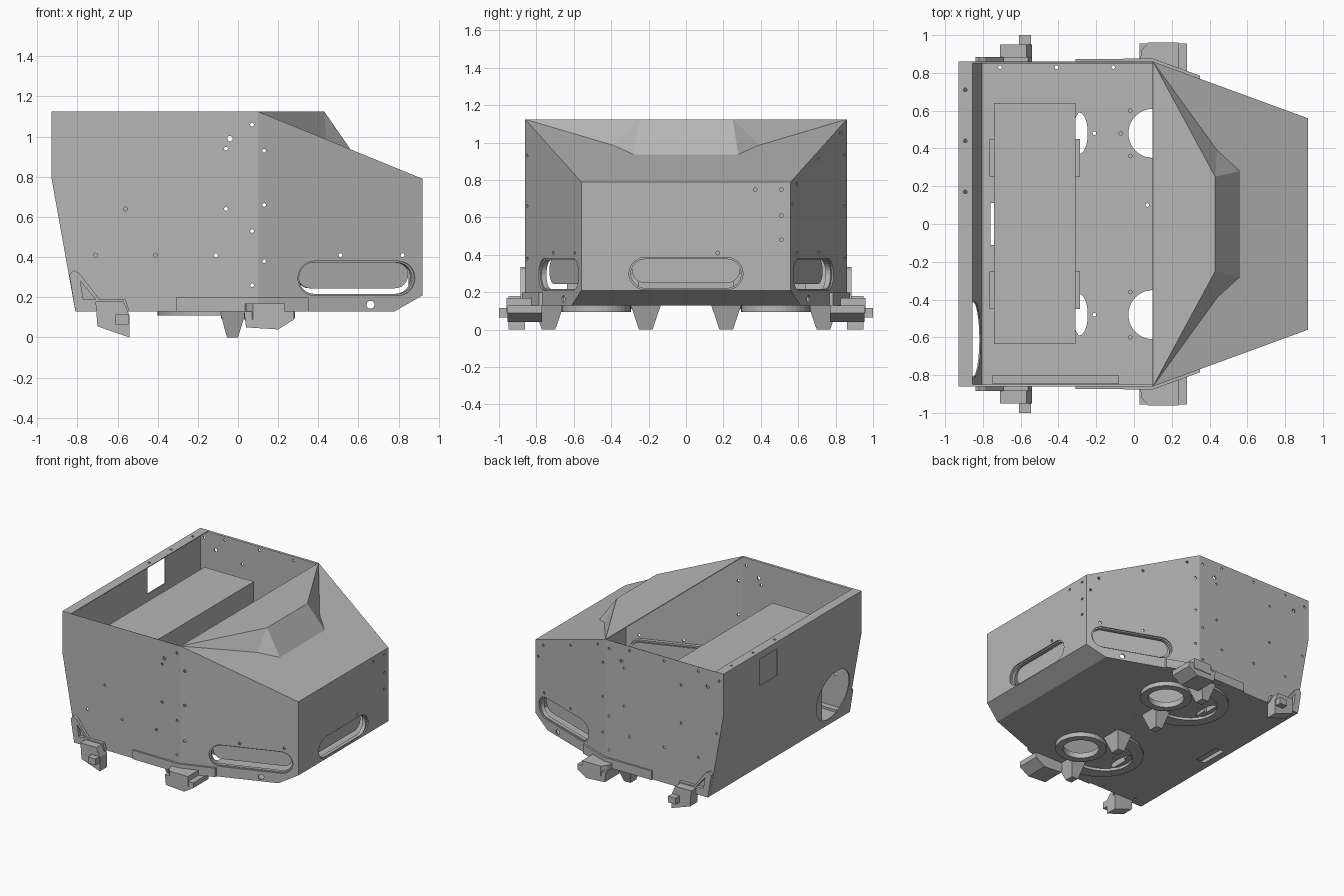
import bpy
import bmesh
from math import pi, cos, sin, atan2
from mathutils import Matrix

cube = bpy.data.objects.get("Cube")
if cube:
    bpy.data.objects.remove(cube)

grey = bpy.data.materials.new("sheet_metal_grey")
grey.use_nodes = True
COLOUR = (0.47, 0.47, 0.47, 1)
grey.diffuse_color = COLOUR
grey.node_tree.nodes["Principled BSDF"].inputs["Base Color"].default_value = COLOUR


def finish(name, bm):
    bmesh.ops.recalc_face_normals(bm, faces=bm.faces)
    mesh = bpy.data.meshes.new(name)
    bm.to_mesh(mesh)
    bm.free()
    mesh.materials.append(grey)
    obj = bpy.data.objects.new(name, mesh)
    bpy.context.collection.objects.link(obj)
    return obj


def prisms(name, outlines, axis, start, end, both=False, matrix=None):
    """Extrude flat outlines along an axis, optionally repeated on the other y side."""
    place = {"x": lambda a, b, t: (t, a, b),
             "y": lambda a, b, t: (a, t, b),
             "z": lambda a, b, t: (a, b, t)}[axis]
    bm = bmesh.new()
    for outline in outlines:
        lower = [bm.verts.new(place(a, b, start)) for a, b in outline]
        upper = [bm.verts.new(place(a, b, end)) for a, b in outline]
        bm.faces.new(lower)
        bm.faces.new(upper)
        for i in range(len(lower)):
            bm.faces.new((lower[i - 1], lower[i], upper[i], upper[i - 1]))
    if matrix:
        bm.transform(matrix)
    if both:
        source = bm.verts[:] + bm.edges[:] + bm.faces[:]
        copy = bmesh.ops.duplicate(bm, geom=source)["geom"]
        for v in copy:
            if isinstance(v, bmesh.types.BMVert):
                v.co.y = -v.co.y
    return finish(name, bm)


def circle(a, b, ra, rb=None, steps=40):
    rb = rb or ra
    return [(a + ra * cos(2 * pi * i / steps), b + rb * sin(2 * pi * i / steps))
            for i in range(steps)]


def rect(a0, b0, a1, b1):
    return [(a0, b0), (a1, b0), (a1, b1), (a0, b1)]


def obround(length, height, lift=0.0, steps=12):
    r, half = height / 2, (length - height) / 2
    points = []
    for side, turn in ((1, -pi / 2), (-1, pi / 2)):
        for i in range(steps + 1):
            angle = turn + pi * i / steps
            points.append((side * half + r * cos(angle), lift + r * sin(angle)))
    return points


def bake(obj):
    graph = bpy.context.evaluated_depsgraph_get()
    mesh = bpy.data.meshes.new_from_object(obj.evaluated_get(graph))
    obj.modifiers.clear()
    obj.data = mesh


def cut(obj, cutters):
    for cutter in cutters:
        cutter.hide_render = True
        mod = obj.modifiers.new("cut", "BOOLEAN")
        mod.object = cutter
        mod.operation = "DIFFERENCE"
        mod.solver = "EXACT"
    bake(obj)


# Body shell: tub, nose panels, hood and raised hood bump
TOP, LOW, WIDE = 1.125, 0.13, 0.86
half = {
    "rear_top": (-0.93, WIDE, TOP), "flange": (-0.855, WIDE, TOP),
    "rear_bend": (-0.93, WIDE, 0.8), "rear_low": (-0.81, WIDE, LOW),
    "mid_top": (0.10, WIDE, TOP), "mid_low": (0.10, WIDE, LOW),
    "chin": (0.78, 0.611, LOW), "nose_low": (0.92, 0.56, 0.21),
    "nose_top": (0.92, 0.56, 0.79), "bump_top": (0.43, 0.25, TOP),
    "bump_side": (0.44, 0.39, 0.986), "bump_foot": (0.56, 0.28, 0.937),
}
bm = bmesh.new()
near = {k: bm.verts.new((x, -y, z)) for k, (x, y, z) in half.items()}
far = {k: bm.verts.new(p) for k, p in half.items()}
for side in (near, far):
    for names in ("flange rear_top rear_bend rear_low mid_low mid_top",
                  "mid_top mid_low chin nose_low nose_top",
                  "mid_top bump_side bump_top",
                  "bump_side bump_foot bump_top"):
        bm.faces.new([side[n] for n in names.split()])
for names in ("flange rear_top", "rear_top rear_bend", "rear_bend rear_low",
              "rear_low mid_low chin", "chin nose_low", "nose_low nose_top",
              "nose_top mid_top bump_side bump_foot", "bump_foot bump_top",
              "bump_top mid_top"):
    order = names.split()
    bm.faces.new([near[n] for n in order] + [far[n] for n in reversed(order)])
bmesh.ops.recalc_face_normals(bm, faces=bm.faces)
floor = min(bm.faces, key=lambda f: f.calc_center_median().z)
flip = floor.normal.z > 0
shell = finish("body_shell", bm)
if flip:
    shell.data.flip_normals()
solid = shell.modifiers.new("thickness", "SOLIDIFY")
solid.thickness = 0.012
solid.offset = -1
bake(shell)

# Openings in the shell
SCREW = 0.01
side_screws = [(x, z) for x in (-0.71, -0.41, -0.11) for z in (0.41, 1.09)]
side_screws += [(x, z) for x in (-0.56, -0.06) for z in (0.64, 0.94)]
side_screws += [(0.07, z) for z in (0.26, 0.53, 1.06)]
side_screws += [(0.13, z) for z in (0.38, 0.66, 0.93)]
side_screws += [(-0.89, 1.06), (-0.87, 0.64), (0.19, 1.05), (0.51, 0.91), (0.83, 0.78),
                (0.89, 0.67), (0.51, 0.41), (0.82, 0.41)]
side_holes = [circle(x, z, SCREW, steps=8) for x, z in side_screws]
side_holes += [circle(x, 0.99, 0.014, steps=10) for x in (-0.79, -0.04)]
side_holes.append(circle(0.66, 0.163, 0.02, steps=12))
nose_screws = [(0.51, z) for z in (0.48, 0.61, 0.75)] + [(0.37, 0.75), (0.17, 0.41)]
floor_screws = [(x, 0.83) for x in (-0.71, -0.41, -0.11)]
floor_screws += [(-0.02, y) for y in (0.36, 0.6)] + [(-0.21, 0.48), (-0.07, 0.48), (0.07, 0.1)]
flange_screws = [(-0.893, y) for y in (0.17, 0.44, 0.71)]

RING_X, RING_Y = 0.10, 0.48
bore = prisms("bore_cutter", [circle(RING_X, RING_Y, 0.13)], "z", 0.05, 0.2, True)
cutters = [
    bore,
    prisms("side_screw_cutter", side_holes, "y", 0.5, 1.0, True),
    prisms("nose_screw_cutter", [circle(y, z, SCREW, steps=8) for y, z in nose_screws],
           "x", 0.85, 1.0, True),
    prisms("floor_screw_cutter", [circle(x, y, SCREW, steps=8) for x, y in floor_screws],
           "z", 0.1, 0.18, True),
    prisms("flange_screw_cutter", [circle(x, y, SCREW, steps=8) for x, y in flange_screws],
           "z", 1.05, 1.2, True),
    prisms("window_cutter", [rect(0.19, 0.86, 0.41, 1.07)], "x", -1.0, -0.87, True),
    prisms("rear_port_cutter", [circle(-0.61, 0.38, 0.2)], "x", -1.0, -0.75),
    prisms("floor_port_cutter", [circle(-0.29, RING_Y, 0.045, 0.11)], "z", 0.1, 0.2, True),
    prisms("drain_cutter", [rect(-0.76, -0.11, -0.68, 0.11)], "z", 0.1, 0.2),
]

# Long rounded openings with a lip and a recessed cover behind each
side_frame = Matrix.Translation((0.59, 0.681, 0.295)) @ Matrix.Rotation(atan2(-0.3, 0.82), 4, "Z")
nose_frame = Matrix.Translation((0.92, 0, 0.3)) @ Matrix.Rotation(-pi / 2, 4, "Z")
for name, frame, length, both in (("side", side_frame, 0.62, True),
                                  ("nose", nose_frame, 0.61, False)):
    cutters.append(prisms(name + "_slot_cutter", [obround(length, 0.17)], "y",
                          -0.05, 0.05, both, frame))
    lip = prisms(name + "_slot_lip", [obround(length + 0.02, 0.19)], "y",
                 -0.04, -0.012, both, frame)
    hole = prisms(name + "_lip_cutter", [obround(length - 0.02, 0.155)], "y",
                  -0.1, 0.1, both, frame)
    cut(lip, [hole])
    bpy.data.objects.remove(hole)
    prisms(name + "_slot_cover", [obround(length - 0.03, 0.14, 0.02)], "y",
           -0.07, -0.055, both, frame)
cut(shell, cutters)

# Rings and crescent guides under the floor
rings = prisms("floor_ring", [circle(RING_X, RING_Y, 0.185)], "z", 0.095, LOW, True)
cut(rings, [bore])
for cutter in cutters:
    bpy.data.objects.remove(cutter)
arc = [pi / 2 + pi * i / 24 for i in range(25)]
crescent = [(-0.08 + 0.32 * cos(a), RING_Y + 0.31 * sin(a)) for a in arc]
crescent += [(-0.08 + 0.25 * cos(a), RING_Y + 0.21 * sin(a)) for a in reversed(arc)]
prisms("crescent_guide", [crescent], "z", 0.11, LOW, True)

# Tapered feet at the crescent ends
for name, y in (("inner_foot", 0.215), ("outer_foot", 0.735)):
    feet = prisms(name, [rect(-0.09, y - 0.08, 0.04, y + 0.08)], "z", 0, LOW, True)
    for v in feet.data.vertices:
        if v.co.z < 0.01:
            side = 1 if v.co.y > 0 else -1
            v.co.y = side * (y + (abs(v.co.y) - y) * 0.45)
            v.co.x = -0.055 if v.co.x < -0.05 else 0.0

# Middle side brackets: strap following the panels, with a block below
strap = [(-0.31, 0.855), (-0.31, 0.873), (0.10, 0.876), (0.35, 0.785), (0.35, 0.765), (0.10, 0.855)]
prisms("side_strap", [strap], "z", LOW, 0.2, True)
block = [(0.03, 0.85), (0.04, 0.92), (0.075, 0.96), (0.235, 0.96), (0.235, 0.8), (0.1, 0.85)]
prisms("bracket_block", [block], "z", 0.09, 0.17, True)
prisms("bracket_toe", [[(0.03, LOW), (0.04, 0.05), (0.2, 0.04), (0.28, 0.09), (0.28, LOW)]],
       "y", 0.77, 0.955, True)

# Rear corner brackets: pierced gusset, block and pin
gusset = prisms("rear_gusset", [[(-0.81, LOW), (-0.84, 0.31), (-0.82, 0.335), (-0.79, 0.32),
                                 (-0.69, 0.19), (-0.56, 0.19), (-0.54, LOW)]],
                "y", WIDE, 0.885, True)
hole = prisms("gusset_cutter", [[(-0.77, 0.19), (-0.785, 0.28), (-0.71, 0.19)]],
              "y", 0.8, 0.95, True)
cut(gusset, [hole])
bpy.data.objects.remove(hole)
prisms("rear_block", [[(-0.71, 0.18), (-0.7, 0.055), (-0.54, 0), (-0.54, 0.11), (-0.57, 0.18)]],
       "y", WIDE, 0.95, True)
prisms("rear_pin", [rect(-0.61, 0.065, -0.545, 0.115)], "y", 0.94, 1.0, True)

# Inner box with its holding clips, and the floor strip beside it
prisms("inner_box", [rect(-0.74, -0.635, -0.31, 0.64)], "z", 0.145, 0.95)
prisms("box_clip", [rect(x, 0.25, x + 0.025, 0.45) for x in (-0.765, -0.31)],
       "z", 0.142, 0.3, True)
prisms("floor_strip", [rect(-0.75, -0.848, -0.08, -0.8)], "z", 0.142, 0.16)
